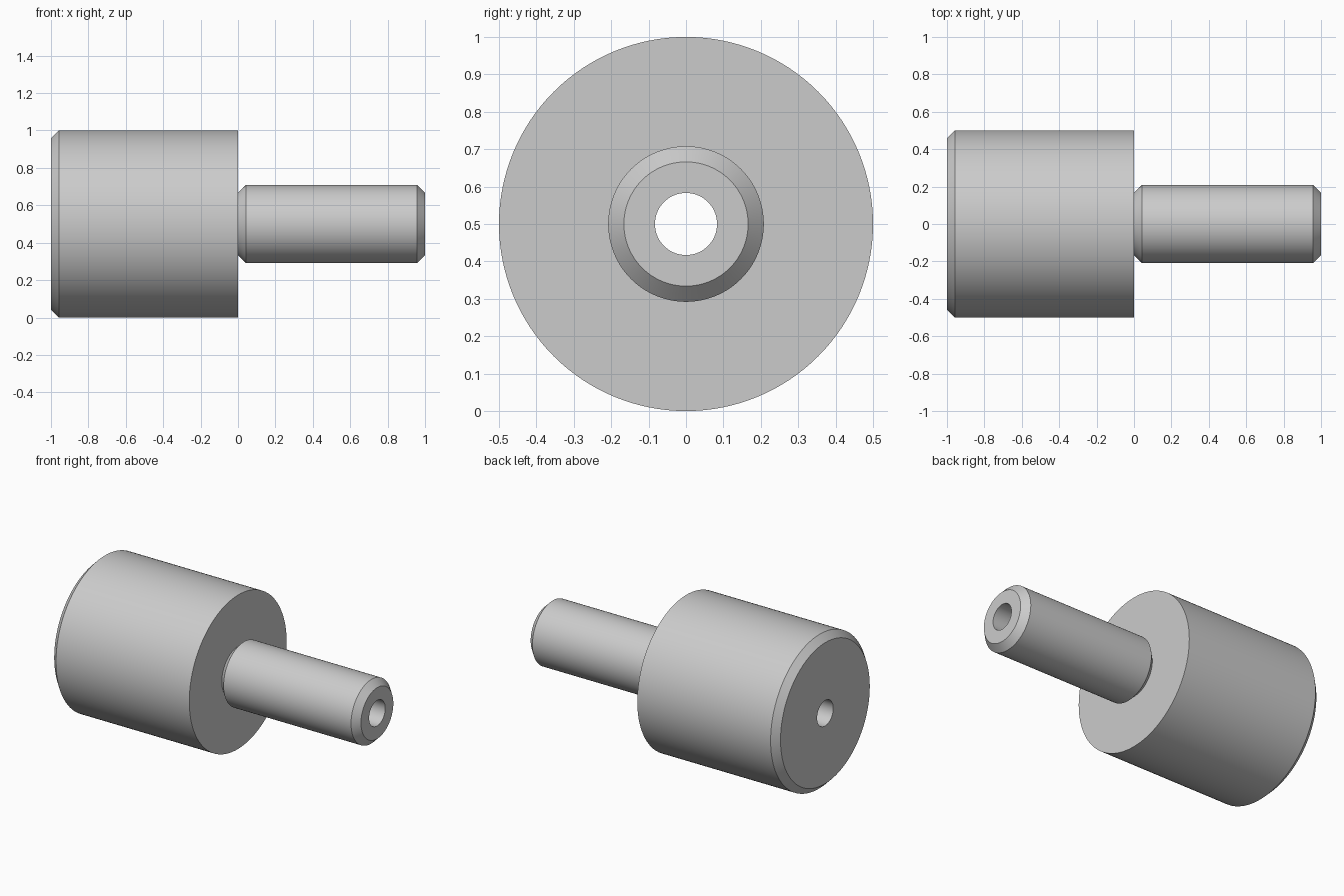
import bpy, bmesh, math

SEGMENTS = 128
BORE, SHAFT, BODY, CHAMFER = 0.083, 0.208, 0.5, 0.042

cube = bpy.data.objects.get("Cube")
if cube:
    bpy.data.objects.remove(cube, do_unlink=True)

# Plain metal grey
grey = bpy.data.materials.new("metal_grey")
grey.use_nodes = True
colour = (0.6, 0.6, 0.6, 1)
grey.diffuse_color = colour
grey.node_tree.nodes["Principled BSDF"].inputs["Base Color"].default_value = colour


def lathe_x(name, profile, height):
    """Turn a closed (x, radius) profile around the x axis."""
    bm = bmesh.new()
    rings = []
    for i in range(SEGMENTS):
        a = 2 * math.pi * i / SEGMENTS
        rings.append([bm.verts.new((x, r * math.cos(a), r * math.sin(a)))
                      for x, r in profile])
    n = len(profile)
    for i, ring in enumerate(rings):
        after = rings[(i + 1) % SEGMENTS]
        for j in range(n):
            k = (j + 1) % n
            bm.faces.new((ring[j], ring[k], after[k], after[j]))
    bmesh.ops.recalc_face_normals(bm, faces=bm.faces)
    mesh = bpy.data.meshes.new(name)
    bm.to_mesh(mesh)
    bm.free()
    mesh.materials.append(grey)
    obj = bpy.data.objects.new(name, mesh)
    obj.location.z = height
    bpy.context.collection.objects.link(obj)
    bpy.ops.object.select_all(action="DESELECT")
    obj.select_set(True)
    bpy.context.view_layer.objects.active = obj
    bpy.ops.object.shade_smooth_by_angle(angle=math.radians(30))
    return obj


# One turned solid: chamfered wide body, chamfered narrow shaft, bore through both
lathe_x("stepped_bushing", [
    (-1, BORE),
    (-1, BODY - CHAMFER),
    (-1 + CHAMFER, BODY),
    (0, BODY),
    (0, SHAFT - CHAMFER),
    (CHAMFER, SHAFT),
    (1 - CHAMFER, SHAFT),
    (1, SHAFT - CHAMFER),
    (1, BORE),
], BODY)
